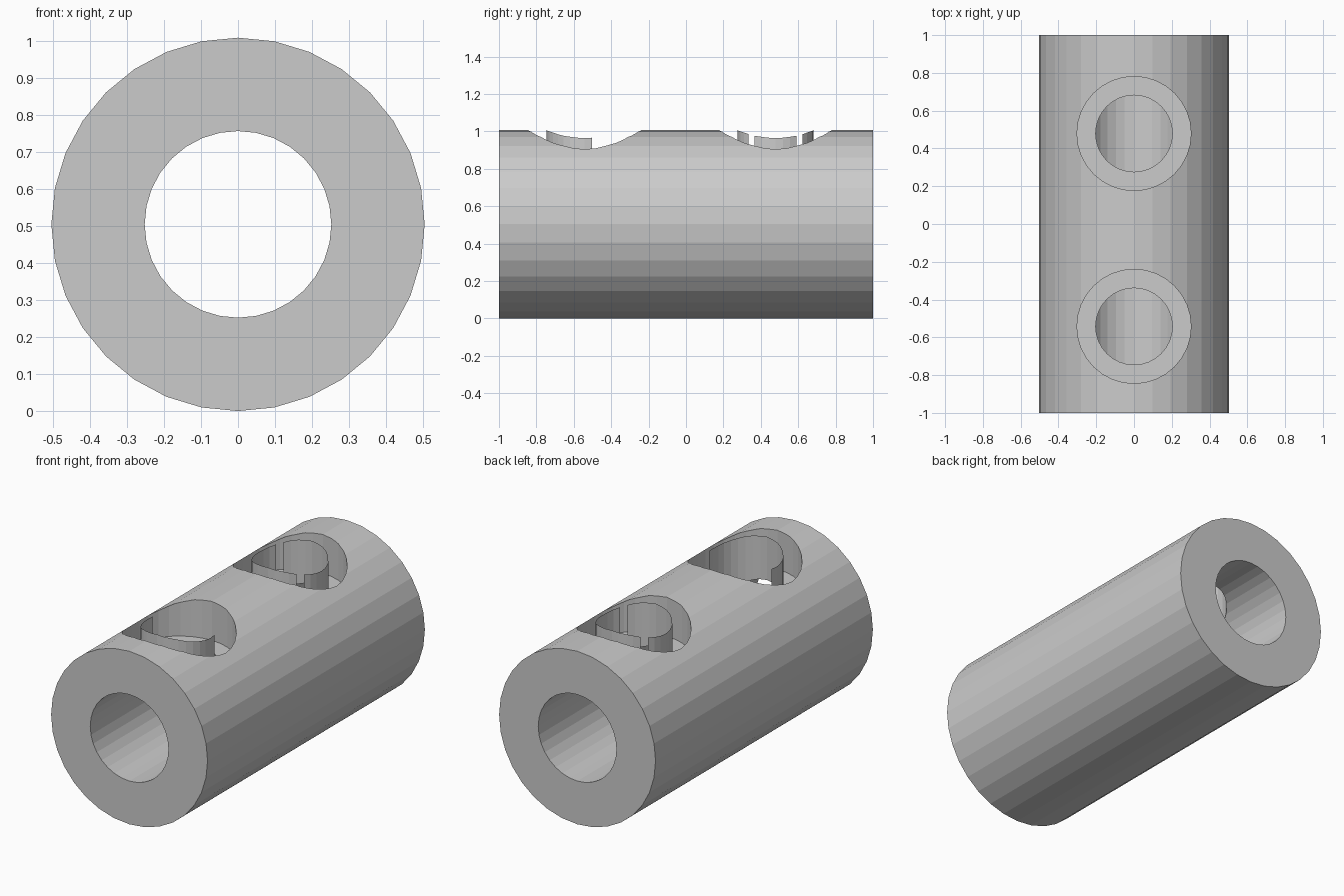
import bpy, bmesh, math
from mathutils import Matrix

if "Cube" in bpy.data.objects:
    bpy.data.objects.remove(bpy.data.objects["Cube"])

N = 32                       # sides of every round part
STEP = 2 * math.pi / N
R_OUT, R_BORE = 0.504, 0.252
R_POCKET, R_HOLE = 0.302, 0.203
FLOOR = 0.781                # height of the pocket floors
Y_FRONT, Y_BACK = -0.542, 0.479

grey = bpy.data.materials.new("light_grey")
grey.diffuse_color = (0.6, 0.6, 0.6, 1)
grey.use_nodes = True
grey.node_tree.nodes["Principled BSDF"].inputs["Base Color"].default_value = grey.diffuse_color


def finish(bm, name):
    mesh = bpy.data.meshes.new(name)
    bm.to_mesh(mesh)
    bm.free()
    mesh.materials.append(grey)
    obj = bpy.data.objects.new(name, mesh)
    bpy.context.collection.objects.link(obj)
    return obj


def cylinder(name, radius, z0, z1, y):
    bm = bmesh.new()
    bmesh.ops.create_cone(bm, cap_ends=True, segments=N, radius1=radius, radius2=radius,
                          depth=z1 - z0, matrix=Matrix.Translation((0, y, (z0 + z1) / 2)))
    return finish(bm, name)


def surface_height(x):
    """Height of the faceted outer surface above x."""
    k = math.floor(math.asin(abs(x) / R_OUT) / STEP)
    xa, xb = (R_OUT * math.sin(i * STEP) for i in (k, k + 1))
    za, zb = (R_OUT * math.cos(i * STEP) for i in (k, k + 1))
    return R_OUT + za + (zb - za) * (abs(x) - xa) / (xb - xa)


# thick-walled tube lying along y
bm = bmesh.new()
loops = []
for radius, y in ((R_OUT, -1), (R_OUT, 1), (R_BORE, 1), (R_BORE, -1)):
    loops.append([bm.verts.new((radius * math.sin(i * STEP), y, R_OUT + radius * math.cos(i * STEP)))
                  for i in range(N)])
for a, b in zip(loops, loops[1:] + loops[:1]):
    for i in range(N):
        j = (i + 1) % N
        bm.faces.new((a[i], a[j], b[j], b[i]))
bmesh.ops.recalc_face_normals(bm, faces=bm.faces)
tube = finish(bm, "tube")

# flat-bottomed pockets, each with a hole down into the bore
for y in (Y_FRONT, Y_BACK):
    for radius, z0 in ((R_POCKET, FLOOR), (R_HOLE, R_OUT)):
        cutter = cylinder("cutter", radius, z0, 1.2, y)
        mod = tube.modifiers.new("cut", 'BOOLEAN')
        mod.operation, mod.solver, mod.object = 'DIFFERENCE', 'EXACT', cutter
        bpy.context.view_layer.objects.active = tube
        bpy.ops.object.modifier_apply(modifier=mod.name)
        bpy.data.objects.remove(cutter)


# thin collar panels standing around each hole, up to the outer surface
def collar(name, y, keep):
    bm = bmesh.new()
    for i in range(N):
        if not keep(i):
            continue
        pts = [(R_HOLE * math.cos(k * STEP), y + R_HOLE * math.sin(k * STEP)) for k in (i, i + 1)]
        (xa, ya), (xb, yb) = pts
        bm.faces.new([bm.verts.new(p) for p in (
            (xa, ya, FLOOR), (xb, yb, FLOOR),
            (xb, yb, surface_height(xb)), (xa, ya, surface_height(xa)))])
    bmesh.ops.remove_doubles(bm, verts=bm.verts, dist=1e-4)
    return finish(bm, name)


# front collar covers the front half; back collar has four narrow slots
collar("front_collar", Y_FRONT, lambda i: i >= N // 2 - 1 or i == 0)
collar("back_collar", Y_BACK, lambda i: i not in (3, 12, 19, 28))
